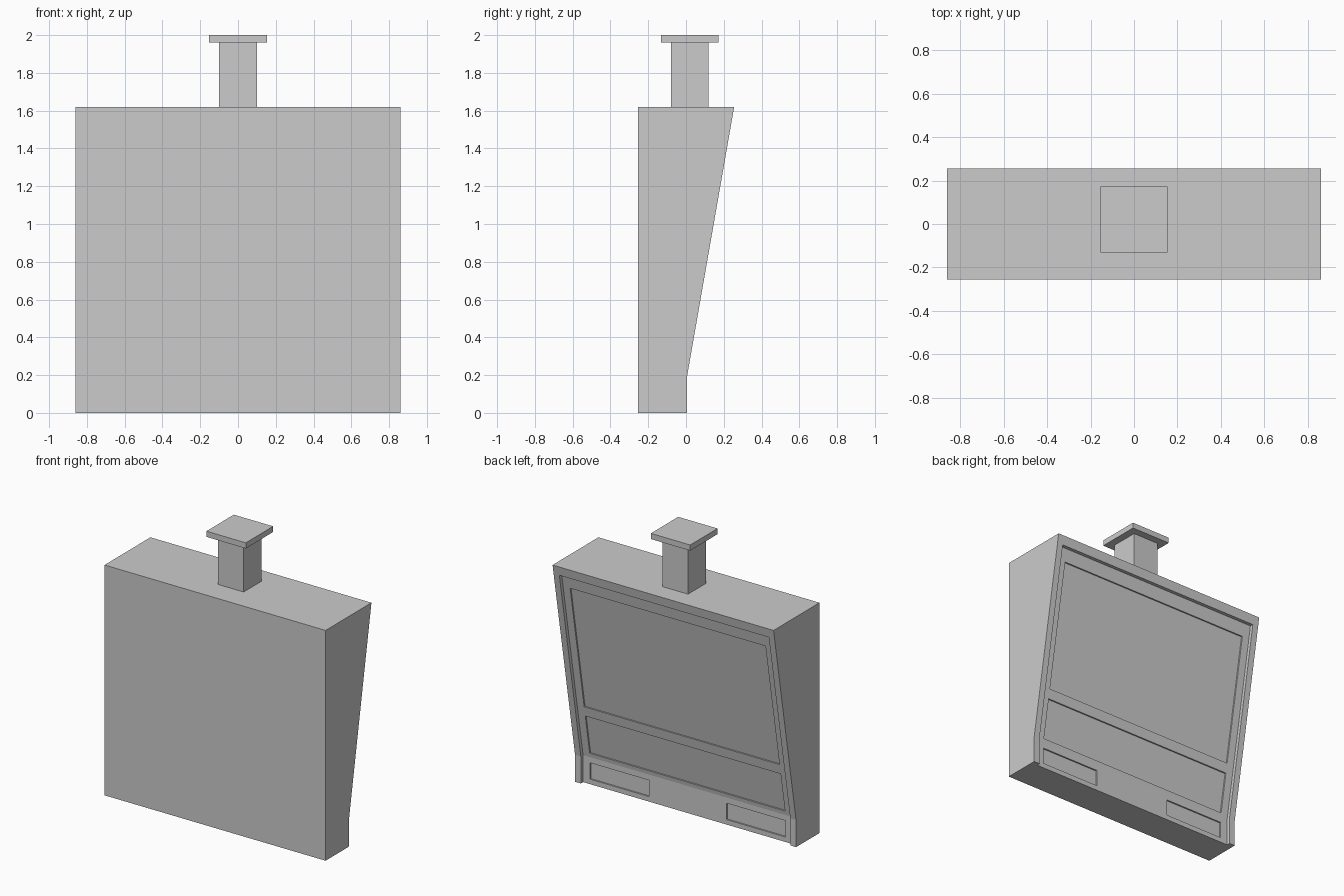
import bpy, bmesh

if "Cube" in bpy.data.objects:
    bpy.data.objects.remove(bpy.data.objects["Cube"])

BEND_Z, TOP_Z = 0.19, 1.62
HALF_W, FRONT_Y, FOOT_Y, TOP_Y = 0.86, -0.255, 0.005, 0.255
RECESS, INSET = 0.025, 0.01


def back_y(z):
    """Depth of the back surface at height z: upright foot, then leaning out."""
    return FOOT_Y + max(0.0, z - BEND_Z) * (TOP_Y - FOOT_Y) / (TOP_Z - BEND_Z)


def prism(name, profile, x0, x1):
    """Extrude a (y, z) profile along x."""
    bm = bmesh.new()
    face = bm.faces.new([bm.verts.new((x0, y, z)) for y, z in profile])
    ext = bmesh.ops.extrude_face_region(bm, geom=[face])
    verts = [v for v in ext["geom"] if isinstance(v, bmesh.types.BMVert)]
    bmesh.ops.translate(bm, verts=verts, vec=(x1 - x0, 0, 0))
    bmesh.ops.recalc_face_normals(bm, faces=bm.faces)
    mesh = bpy.data.meshes.new(name)
    bm.to_mesh(mesh)
    bm.free()
    obj = bpy.data.objects.new(name, mesh)
    bpy.context.collection.objects.link(obj)
    return obj


def box(name, x0, x1, y0, y1, z0, z1):
    return prism(name, [(y0, z0), (y1, z0), (y1, z1), (y0, z1)], x0, x1)


def carve(target, x0, x1, z0, z1, depth):
    """Sink a panel into the back, following its slope."""
    heights = [z0] + ([BEND_Z] if z0 < BEND_Z < z1 else []) + [z1]
    profile = [(back_y(z) - depth, z) for z in heights] + [(0.5, z1), (0.5, z0)]
    cutter = prism("panel_cutter", profile, x0, x1)
    cutter.hide_render = True
    mod = target.modifiers.new("panel", 'BOOLEAN')
    mod.operation, mod.solver, mod.object = 'DIFFERENCE', 'EXACT', cutter
    bpy.context.view_layer.objects.active = target
    bpy.ops.object.modifier_apply(modifier=mod.name)
    bpy.data.objects.remove(cutter)


# Cabinet with upright front and leaning back
cabinet = prism("cabinet", [(FRONT_Y, 0), (FOOT_Y, 0), (FOOT_Y, BEND_Z),
                            (TOP_Y, TOP_Z), (FRONT_Y, TOP_Z)], -HALF_W, HALF_W)

# Framed recess, open at the bottom
carve(cabinet, -0.815, 0.815, -0.1, 1.555, RECESS)

# Inset panels: large upper, narrow middle, two small lower
for x0, x1, z0, z1 in [(-0.76, 0.76, 0.57, 1.463), (-0.76, 0.76, 0.22, 0.50),
                       (-0.76, -0.30, 0.035, 0.15), (0.30, 0.76, 0.035, 0.15)]:
    carve(cabinet, x0, x1, z0, z1, RECESS + INSET)

# Mounting post and ceiling plate
box("mounting_post", -0.1, 0.1, -0.08, 0.12, TOP_Z, 1.96)
box("ceiling_plate", -0.153, 0.153, -0.132, 0.172, 1.96, 2.0)
